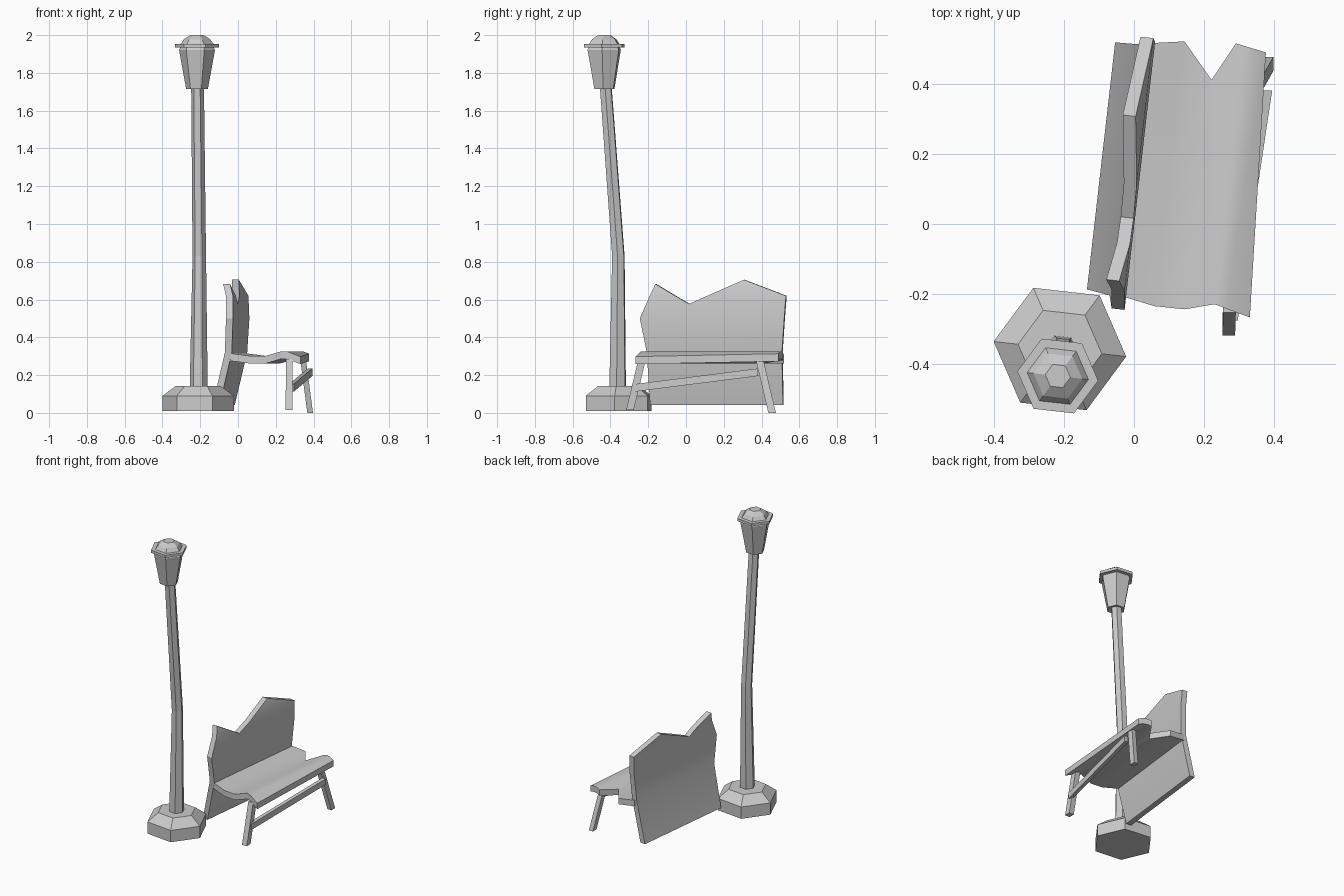
import bpy, bmesh, math
from mathutils import Vector

if "Cube" in bpy.data.objects:
    bpy.data.objects.remove(bpy.data.objects["Cube"])

TURN = math.radians(-6.5)   # whole set is turned slightly


def finish(name, bm, turn=0.0, smooth=None):
    bmesh.ops.recalc_face_normals(bm, faces=bm.faces)
    me = bpy.data.meshes.new(name)
    bm.to_mesh(me)
    bm.free()
    ob = bpy.data.objects.new(name, me)
    bpy.context.collection.objects.link(ob)
    ob.rotation_euler.z = turn
    if smooth:
        bpy.ops.object.select_all(action='DESELECT')
        ob.select_set(True)
        bpy.context.view_layer.objects.active = ob
        bpy.ops.object.shade_smooth_by_angle(angle=math.radians(smooth))
    return ob


def hex_loft(name, rings):
    """Closed six-sided loft through rings of (x, y, z, radius)."""
    bm = bmesh.new()
    loops = []
    for x, y, z, r in rings:
        loops.append([bm.verts.new((x + r * math.cos(TURN + k * math.pi / 3),
                                    y + r * math.sin(TURN + k * math.pi / 3), z))
                      for k in range(6)])
    for a, b in zip(loops, loops[1:]):
        for k in range(6):
            j = (k + 1) % 6
            bm.faces.new((a[k], a[j], b[j], b[k]))
    bm.faces.new(loops[0][::-1])
    bm.faces.new(loops[-1])
    return finish(name, bm)


def interp(points, t):
    if t <= points[0][0]:
        return points[0][1]
    for (a, fa), (b, fb) in zip(points, points[1:]):
        if t <= b:
            return fa + (fb - fa) * (t - a) / (b - a)
    return points[-1][1]


def bent_panel(name, outline, axis, bend_axis, thick, profile):
    """Extrude an outline along bend_axis, cut it at the profile points and bend it."""
    bm = bmesh.new()
    face = bm.faces.new([bm.verts.new(p) for p in outline])
    offset = Vector((0, 0, 0))
    offset[bend_axis] = thick
    new = bmesh.ops.extrude_face_region(bm, geom=[face], use_keep_orig=True)['geom']
    bmesh.ops.translate(bm, vec=offset,
                        verts=[g for g in new if isinstance(g, bmesh.types.BMVert)])
    normal = Vector((0, 0, 0))
    normal[axis] = 1
    for t, _ in profile[1:-1]:
        bmesh.ops.bisect_plane(bm, geom=bm.verts[:] + bm.edges[:] + bm.faces[:],
                               plane_co=normal * t, plane_no=normal, dist=1e-5)
    for v in bm.verts:
        v.co[bend_axis] += interp(profile, v.co[axis])
    return finish(name, bm, TURN, 30)


def bar(name, a, b, w, h, level_ends=False):
    """Rectangular bar from a to b; ends cut level or square to y."""
    bm = bmesh.new()
    loops = []
    for p in (a, b):
        loop = []
        for s, t in ((-1, -1), (1, -1), (1, 1), (-1, 1)):
            d = (s * w / 2, t * h / 2, 0) if level_ends else (s * w / 2, 0, t * h / 2)
            loop.append(bm.verts.new(Vector(p) + Vector(d)))
        loops.append(loop)
    for k in range(4):
        j = (k + 1) % 4
        bm.faces.new((loops[0][k], loops[0][j], loops[1][j], loops[1][k]))
    bm.faces.new(loops[0])
    bm.faces.new(loops[1])
    return finish(name, bm)


# Lamp base, crooked pole, lantern and cap
hex_loft("lamp_base", [(-.211, -.356, .01, .19), (-.211, -.356, .09, .19),
                       (-.211, -.356, .142, .12)])
hex_loft("lamp_pole", [(-.208, -.362, .13, .048), (-.205, -.358, .83, .036),
                       (-.214, -.425, 1.73, .034)])
hex_loft("lantern", [(-.217, -.432, 1.715, .058), (-.217, -.433, 1.922, .096),
                     (-.217, -.433, 1.937, .088)])
hex_loft("lantern_brim", [(-.217, -.433, 1.935, .116), (-.217, -.433, 1.953, .116)])
hex_loft("lantern_cap", [(-.217, -.433, 1.95, .09), (-.217, -.433, 1.978, .07),
                         (-.217, -.433, 2.0, .036)])

# Bench back with jagged top
back_outline = [(0, -.2, .042), (0, .508, .042), (0, .51, .32), (0, .532, .62),
                (0, .305, .705), (0, .016, .577), (0, -.166, .683),
                (0, -.246, .5), (0, -.21, .32)]
bent_panel("bench_back", back_outline, 2, 0, .037,
           [(.042, -.112), (.32, -.046), (.5, -.036), (.62, -.042), (.705, -.067)])

# Wavy bench seat with notched far edge
seat_outline = [(-.03, -.205, 0), (.085, -.226, 0), (.171, -.225, 0), (.254, -.201, 0),
                (.358, -.227, 0), (.318, .528, 0), (.23, .544, 0), (.173, .433, 0),
                (.084, .533, 0), (-.03, .514, 0)]
bent_panel("bench_seat", seat_outline, 0, 2, .04,
           [(-.03, .277), (.085, .262), (.171, .261), (.254, .286),
            (.29, .284), (.358, .258)])

# Front legs and stretcher
bar("near_leg", (.272, -.232, .285), (.27, -.297, .015), .036, .04, True)
bar("far_leg", (.345, .39, .28), (.382, .456, 0), .03, .04, True)
bar("stretcher", (.283, -.275, .132), (.381, .38, .215), .025, .04)
